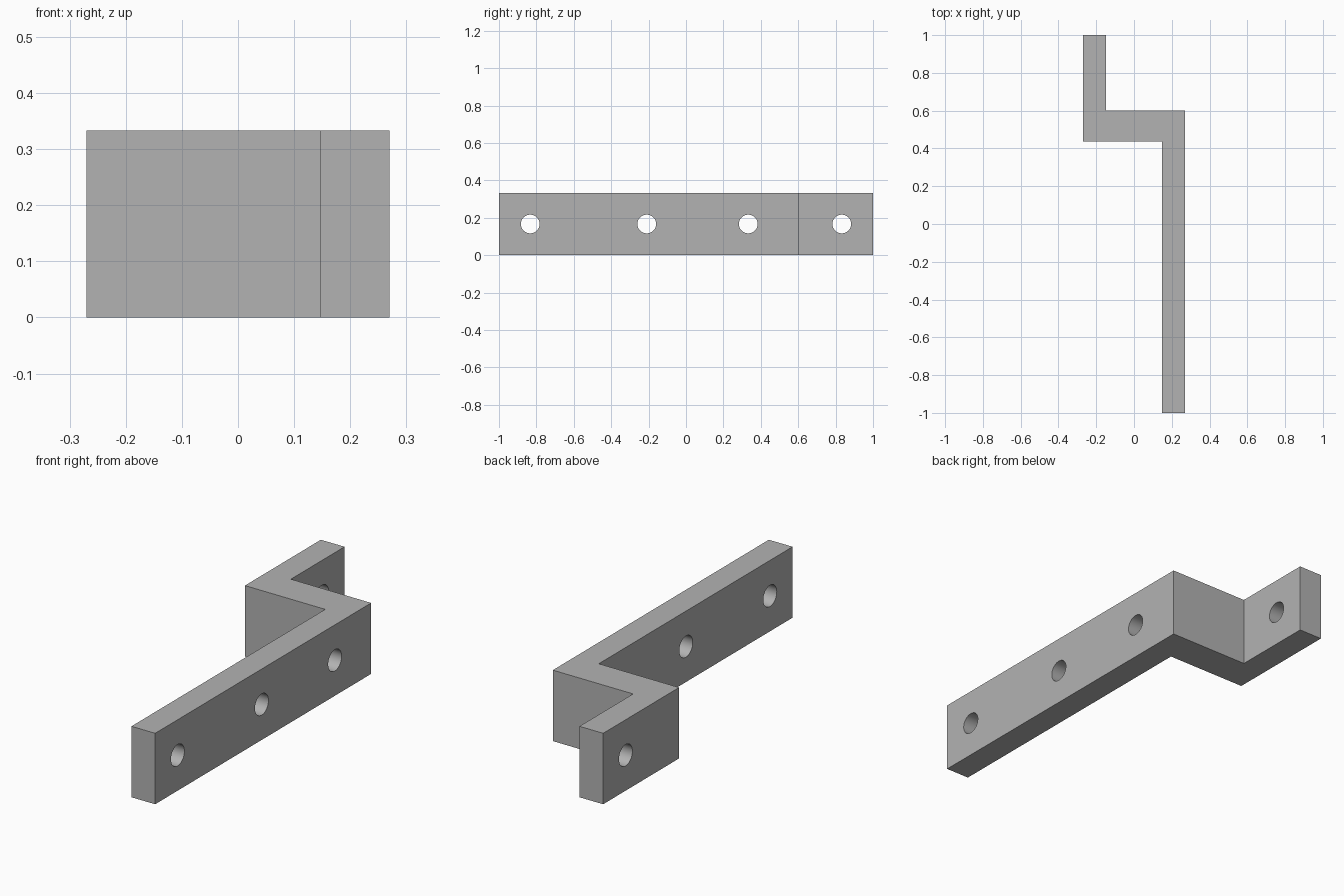
import bpy
import bmesh

cube = bpy.data.objects.get("Cube")
if cube:
    bpy.data.objects.remove(cube, do_unlink=True)

HEIGHT = 0.333
HALF_WIDTH = 0.27
INNER = 0.147          # inner face of each flange
WEB_FRONT, WEB_BACK = 0.437, 0.602
HOLES = (-0.833, -0.21, 0.333, 0.833)
HOLE_RADIUS = 0.05

grey = bpy.data.materials.new("plain grey")
grey.use_nodes = True
colour = (0.45, 0.45, 0.45, 1)
grey.diffuse_color = colour
grey.node_tree.nodes["Principled BSDF"].inputs["Base Color"].default_value = colour

# Z-shaped plan outline, extruded upward
outline = [
    (INNER, -1), (HALF_WIDTH, -1), (HALF_WIDTH, WEB_BACK), (-INNER, WEB_BACK),
    (-INNER, 1), (-HALF_WIDTH, 1), (-HALF_WIDTH, WEB_FRONT), (INNER, WEB_FRONT),
]
bm = bmesh.new()
base = bm.faces.new([bm.verts.new((x, y, 0)) for x, y in outline])
top = bmesh.ops.extrude_face_region(bm, geom=[base])["geom"]
for v in top:
    if isinstance(v, bmesh.types.BMVert):
        v.co.z = HEIGHT
bmesh.ops.recalc_face_normals(bm, faces=bm.faces)
mesh = bpy.data.meshes.new("offset_bracket")
bm.to_mesh(mesh)
bm.free()
bracket = bpy.data.objects.new("offset_bracket", mesh)
bpy.context.collection.objects.link(bracket)
mesh.materials.append(grey)

# Bolt holes drilled sideways through the flanges
cutters = []
for y in HOLES:
    bpy.ops.mesh.primitive_cylinder_add(
        vertices=48, radius=HOLE_RADIUS, depth=1,
        location=(0, y, HEIGHT / 2), rotation=(0, 1.5707963, 0))
    cutter = bpy.context.object
    cutter.name = "bolt_hole_cutter"
    cutter.hide_render = True
    cutter.data.materials.append(grey)
    cut = bracket.modifiers.new("bolt_hole", 'BOOLEAN')
    cut.operation = 'DIFFERENCE'
    cut.solver = 'EXACT'
    cut.object = cutter
    cutters.append(cutter)

# Apply the cuts and discard the cutters
bpy.ops.object.select_all(action='DESELECT')
bracket.select_set(True)
bpy.context.view_layer.objects.active = bracket
for name in [m.name for m in bracket.modifiers]:
    bpy.ops.object.modifier_apply(modifier=name)
for cutter in cutters:
    bpy.data.objects.remove(cutter, do_unlink=True)
bpy.ops.object.shade_smooth_by_angle()
